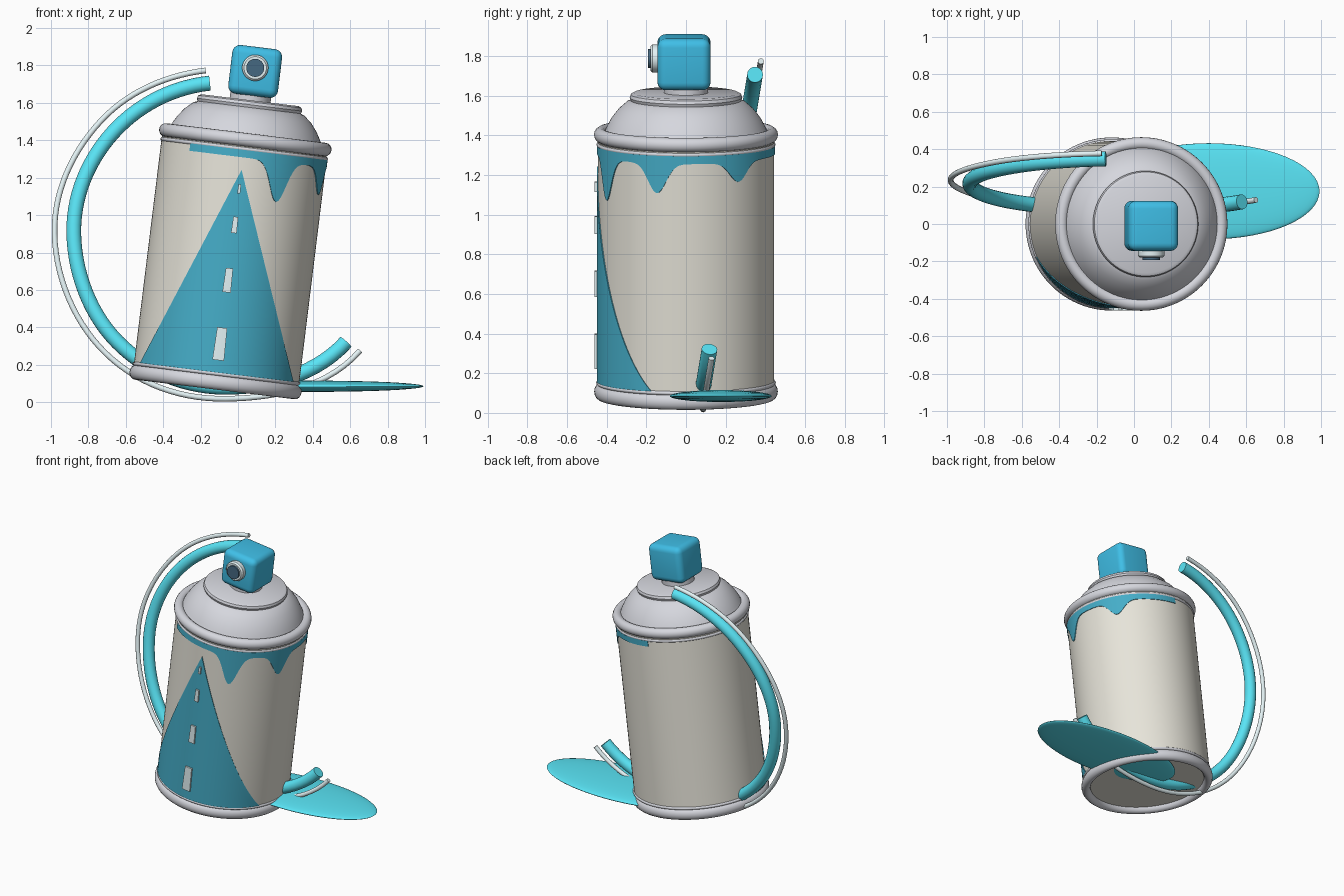
import bpy, bmesh
from math import sin, cos, asin, pi, radians, exp
from mathutils import Matrix, Vector

if "Cube" in bpy.data.objects:
    bpy.data.objects.remove(bpy.data.objects["Cube"])

# Leaning frame shared by every part of the can
TILT = Matrix.Translation((-0.125, 0, 0.068)) @ Matrix.Rotation(radians(7), 4, 'Y')


def mat(name, rgb):
    m = bpy.data.materials.new(name)
    m.diffuse_color = (*rgb, 1)
    m.use_nodes = True
    m.node_tree.nodes["Principled BSDF"].inputs["Base Color"].default_value = m.diffuse_color
    return m


CYAN = mat("cyan", (0.10, 0.78, 0.92))
TEAL = mat("teal", (0.06, 0.42, 0.58))
BLUE = mat("blue", (0.05, 0.52, 0.80))
CREAM = mat("cream", (0.80, 0.78, 0.70))
GREY = mat("metal", (0.67, 0.68, 0.73))
PALE = mat("pale", (0.78, 0.90, 0.92))
DARK = mat("dark", (0.06, 0.14, 0.22))


def finish(name, bm, material, matrix=TILT, angle=35):
    bmesh.ops.recalc_face_normals(bm, faces=bm.faces)
    bm.transform(matrix)
    me = bpy.data.meshes.new(name)
    bm.to_mesh(me)
    bm.free()
    ob = bpy.data.objects.new(name, me)
    bpy.context.collection.objects.link(ob)
    me.materials.append(material)
    bpy.ops.object.select_all(action='DESELECT')
    ob.select_set(True)
    bpy.context.view_layer.objects.active = ob
    bpy.ops.object.shade_smooth_by_angle(angle=radians(angle))
    return ob


def lathe(name, profile, material, matrix=TILT, seg=96, closed=False):
    bm = bmesh.new()
    vs = [bm.verts.new((r, 0, h)) for r, h in profile]
    pairs = list(zip(vs, vs[1:])) + ([(vs[-1], vs[0])] if closed else [])
    es = [bm.edges.new(p) for p in pairs]
    bmesh.ops.spin(bm, geom=vs + es, axis=(0, 0, 1), cent=(0, 0, 0),
                   angle=2 * pi, steps=seg)
    bmesh.ops.remove_doubles(bm, verts=bm.verts, dist=1e-5)
    return finish(name, bm, material, matrix)


def ring(name, r, h, rr, rh, material):
    pts = [(r + rr * cos(a * pi / 8), h + rh * sin(a * pi / 8)) for a in range(16)]
    return lathe(name, pts, material, closed=True)


def wrap(name, f, cols, rows, r0, r1, material):
    """Thin patch on the can wall; f(s, t) gives angle from the front and height."""
    bm = bmesh.new()
    grid = []
    for j in range(rows + 1):
        row = []
        for i in range(cols + 1):
            a, h = f(i / cols, j / rows)
            row.append(bm.verts.new((r0 * sin(a), -r0 * cos(a), h)))
        grid.append(row)
    for j in range(rows):
        for i in range(cols):
            bm.faces.new((grid[j][i], grid[j][i + 1], grid[j + 1][i + 1], grid[j + 1][i]))
    ext = bmesh.ops.extrude_face_region(bm, geom=bm.faces[:])
    for v in ext["geom"]:
        if isinstance(v, bmesh.types.BMVert):
            v.co.x *= r1 / r0
            v.co.y *= r1 / r0
    bmesh.ops.remove_doubles(bm, verts=bm.verts, dist=1e-5)
    return finish(name, bm, material)


# Can body, seams and rims
R = 0.445
lathe("can_body", [(0, 0.035), (0.41, 0.035), (R, 0.06), (R, 1.31), (0, 1.31)], CREAM)
ring("bottom_rim", 0.431, 0.04, 0.032, 0.04, GREY)
ring("bottom_seam", 0.437, 0.085, 0.016, 0.012, GREY)
ring("top_rim", 0.43, 1.345, 0.034, 0.036, GREY)
ring("top_seam", 0.437, 1.295, 0.014, 0.012, GREY)

# Domed shoulder with the valve plate on top
lathe("shoulder", [(0.44, 1.32), (0.415, 1.35), (0.40, 1.385), (0.375, 1.43), (0.34, 1.475),
                   (0.30, 1.51), (0.265, 1.525), (0, 1.525)], GREY)
lathe("valve_plate", [(0, 1.51), (0.262, 1.51), (0.278, 1.518), (0.284, 1.534), (0.278, 1.55),
                      (0.262, 1.558), (0, 1.558)], GREY)
lathe("valve_stem", [(0, 1.55), (0.11, 1.55), (0.11, 1.61), (0, 1.61)], GREY, seg=48)

# Spray cap: rounded cube
bm = bmesh.new()
bmesh.ops.create_cube(bm, size=1, matrix=Matrix.Translation((0.008, -0.01, 1.714))
                      @ Matrix.Diagonal((0.268, 0.268, 0.262, 1)))
bmesh.ops.bevel(bm, geom=bm.edges[:], offset=0.042, segments=5, profile=0.5, affect='EDGES')
finish("spray_cap", bm, BLUE)

# Nozzle facing the front
FACE = TILT @ Matrix.Translation((0.006, -0.14, 1.733)) @ Matrix.Rotation(pi / 2, 4, 'X')
lathe("nozzle_collar", [(0, -0.01), (0.07, -0.01), (0.07, 0.03), (0.06, 0.04), (0, 0.04)],
      PALE, FACE, 48)
lathe("nozzle_hole", [(0, 0), (0.048, 0), (0.048, 0.052), (0, 0.052)], DARK, FACE, 48)

# Road triangle on the front, straight when seen head-on
wrap("road", lambda s, t: (asin((2 * s - 1) * 0.41 * (1 - t) / R), 0.09 + 1.093 * t),
     32, 24, R - 0.006, R + 0.005, TEAL)

# Road dashes, shrinking towards the top
for k, (h, hh, w) in enumerate([(0.245, 0.175, 0.056), (0.588, 0.13, 0.040),
                                (0.886, 0.088, 0.027), (1.08, 0.05, 0.014)]):
    wrap(f"road_dash_{k + 1}",
         lambda s, t: ((s - 0.5) * w * (1.08 - 0.16 * t) / R, h + (t - 0.5) * hh),
         4, 1, R - 0.004, R + 0.017, PALE)

# Paint band with three drips
DRIPS = [(27, 0.215, 8.5), (71, 0.15, 8.5), (126, 0.10, 9)]


def band(s, t):
    deg = -40 + 224 * s
    low = 1.25 - sum(d * exp(-((deg - c) / w) ** 2) for c, d, w in DRIPS)
    return radians(deg), low + (1.29 - low) * t


wrap("paint_drips", band, 150, 2, R - 0.006, R + 0.005, TEAL)


# Swirling spray tubes around the can
def tube(name, polar, y0, radius, material):
    cu = bpy.data.curves.new(name, 'CURVE')
    cu.dimensions = '3D'
    cu.resolution_u = 14
    cu.bevel_depth = radius
    cu.bevel_resolution = 6
    cu.use_fill_caps = True
    sp = cu.splines.new('BEZIER')
    sp.bezier_points.add(len(polar) - 1)
    step = [polar[min(i + 1, len(polar) - 1)][0] - polar[max(i - 1, 0)][0]
            for i in range(len(polar))]
    pos = []
    for deg, r in polar:
        a = radians(deg)
        z = 0.9 + r * sin(a)
        pos.append(Vector((-0.066 + r * cos(a), y0 + 0.166 * z, z)))
    for i, p in enumerate(sp.bezier_points):
        deg, r = polar[i]
        a = radians(deg)
        tan = Vector((-sin(a), 0.166 * cos(a), cos(a)))
        if 0 < i < len(pos) - 1:
            tan = (pos[i + 1] - pos[i - 1]).normalized()
        gap = radians(step[i] if i in (0, len(pos) - 1) else step[i] / 2)
        p.handle_left_type = p.handle_right_type = 'FREE'
        p.co = pos[i]
        p.handle_left = pos[i] - tan * r * gap * 0.336
        p.handle_right = pos[i] + tan * r * gap * 0.336
    ob = bpy.data.objects.new(name, cu)
    bpy.context.collection.objects.link(ob)
    cu.materials.append(material)


tube("swirl_tube", [(96, 0.81), (138, 0.81), (180, 0.812), (225, 0.818), (270, 0.82),
                    (318, 0.865)], 0.065, 0.04, CYAN)
tube("swirl_thin_tube", [(97, 0.88), (138, 0.90), (180, 0.915), (225, 0.905), (270, 0.882),
                         (319, 0.952)], 0.083, 0.015, PALE)

# Flat puddle to the right of the can
bm = bmesh.new()
bmesh.ops.create_uvsphere(bm, u_segments=64, v_segments=24, radius=1)
finish("puddle", bm, CYAN, Matrix.Translation((0.40, 0.175, 0.085))
       @ Matrix.Diagonal((0.592, 0.257, 0.03, 1)), 60)
